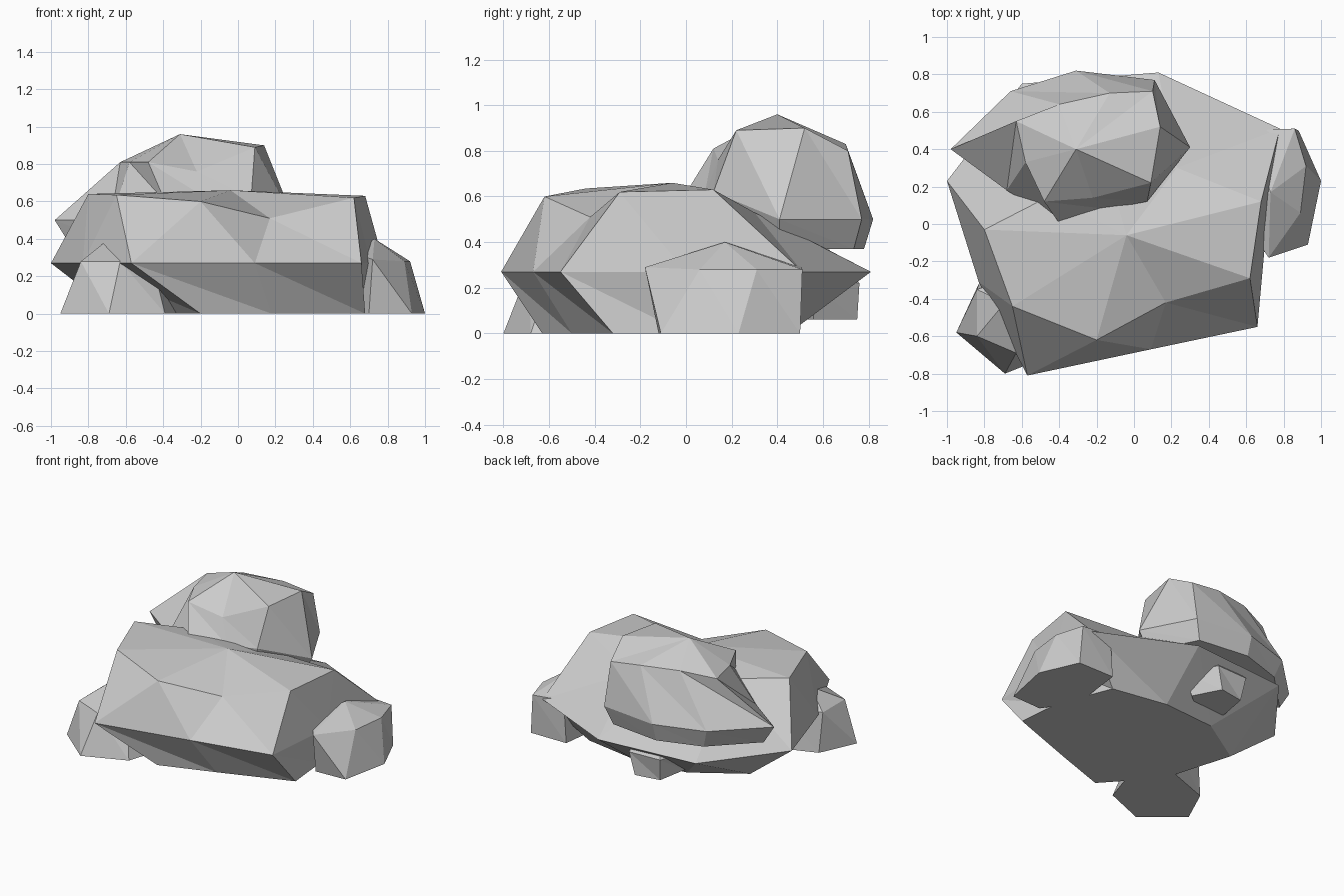
import bpy, bmesh


def rock(name, rings, apex):
    """Faceted boulder: (z or None, points) rings skinned bottom to top, closed by a fan."""
    bm = bmesh.new()
    loops = []
    for z, pts in rings:
        loops.append([bm.verts.new((p[0], p[1], p[2] if z is None else z)) for p in pts])
    n = len(loops[0])
    bm.faces.new(loops[0])
    for lo, hi in zip(loops, loops[1:]):
        for i in range(n):
            j = (i + 1) % n
            bm.faces.new((lo[i], lo[j], hi[i]))
            bm.faces.new((lo[j], hi[j], hi[i]))
    top = bm.verts.new(apex)
    for i in range(n):
        bm.faces.new((loops[-1][i], loops[-1][(i + 1) % n], top))
    bmesh.ops.recalc_face_normals(bm, faces=bm.faces)
    me = bpy.data.meshes.new(name)
    bm.to_mesh(me)
    bm.free()
    ob = bpy.data.objects.new(name, me)
    bpy.context.collection.objects.link(ob)
    return ob


# Broad main boulder with an undercut base
rock("main_boulder", [
    (0, [(-.5, -.3), (-.2, -.63), (.18, -.5), (.68, -.32),
         (.65, 0), (.5, .38), (.1, .45), (-.3, .42), (-.65, .2)]),
    (.27, [(-.83, -.31), (-.57, -.81), (.09, -.67), (.66, -.55),
           (.71, 0), (.78, .51), (.13, .81), (-.6, .75), (-1, .23)]),
    (None, [(-.65, -.44, .635), (-.2, -.62, .6), (.17, -.42, .51), (.62, -.29, .62),
            (.68, .12, .63), (.23, .3, .53), (-.1, .15, .61), (-.45, .15, .61),
            (-.8, -.03, .64)]),
], (-.04, -.06, .66))

# Tall boulder resting on the back
mid = [(-.98, .4, .5), (-.68, .18, .5), (-.39, -.01, .6), (-.14, .08, .6), (.07, .12, .62),
       (.3, .41, .5), (.11, .77, .5), (-.31, .82, .5), (-.66, .71, .5)]
low = [(-.3 + (x + .3) * .88, .42 + (y - .42) * .9) for x, y, z in mid]
rock("back_boulder", [
    (.37, low),
    (None, mid),
    (None, [(-.63, .55, .81), (-.58, .33, .81), (-.48, .12, .81), (-.22, .14, .76),
            (.09, .22, .89), (.14, .52, .9), (.1, .71, .8), (-.13, .7, .83),
            (-.4, .64, .84)]),
], (-.31, .4, .96))

# Small stone at the front left
rock("left_stone", [
    (0, [(-.95, -.58), (-.69, -.8), (-.39, -.68), (-.3, -.4), (-.5, -.2), (-.83, -.32)]),
    (None, [(-.84, -.6, .28), (-.63, -.69, .28), (-.45, -.6, .24), (-.4, -.4, .25),
            (-.55, -.25, .3), (-.84, -.35, .28)]),
], (-.69, -.42, .40))

# Small stone at the right
rock("right_stone", [
    (0, [(.7, -.12), (.93, -.11), (1, .23), (.88, .5), (.6, .5), (.55, .1)]),
    (None, [(.72, -.18, .29), (.89, .06, .28), (.92, .31, .28), (.86, .51, .28),
            (.62, .5, .3), (.6, 0, .33)]),
], (.73, .17, .4))

# Small stone tucked under the back overhang
rock("back_stone", [
    (.06, [(-.34, .5), (-.15, .45), (-.02, .56), (-.12, .75), (-.3, .72)]),
    (.22, [(-.4, .5), (-.15, .38), (.04, .55), (-.08, .76), (-.32, .75)]),
], (-.18, .58, .42))
